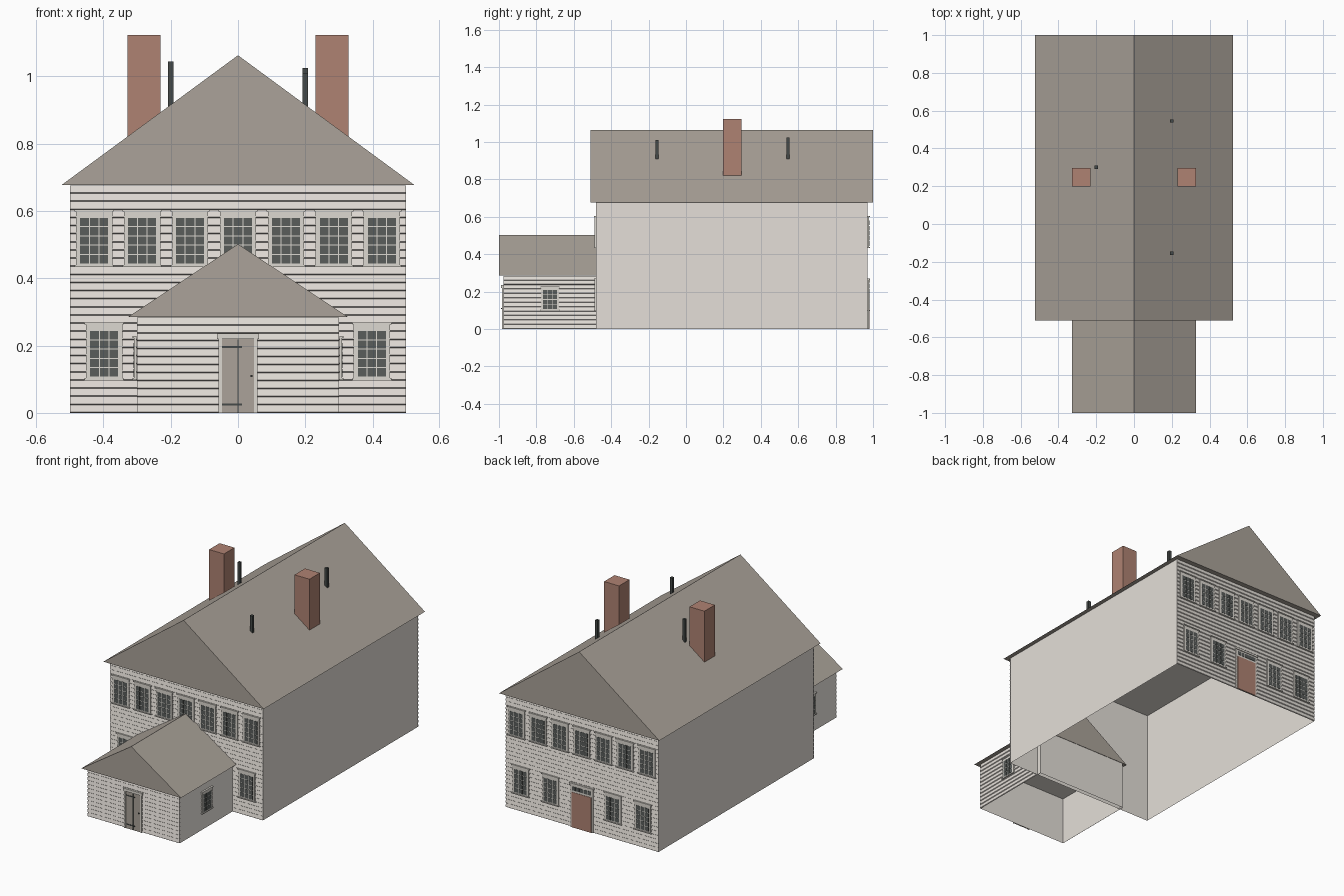
import bpy
import bmesh
import math
from mathutils import Matrix, Vector

old = bpy.data.objects.get("Cube")
if old:
    bpy.data.objects.remove(old, do_unlink=True)


def material(name, r, g, b):
    m = bpy.data.materials.new(name)
    m.use_nodes = True
    m.diffuse_color = (r, g, b, 1)
    m.node_tree.nodes["Principled BSDF"].inputs["Base Color"].default_value = (r, g, b, 1)
    return m


WALL = material("wall cream", 0.78, 0.74, 0.69)
TRIM = material("trim cream", 0.72, 0.69, 0.635)
ROOF = material("roof taupe", 0.405, 0.365, 0.32)
BRICK = material("brick red", 0.43, 0.225, 0.17)
GLASS = material("glass dark", 0.10, 0.11, 0.105)
IRON = material("iron dark", 0.06, 0.068, 0.065)


def finish(bm, name, mats, matrix=Matrix()):
    mesh = bpy.data.meshes.new(name)
    bm.to_mesh(mesh)
    bm.free()
    for m in mats:
        mesh.materials.append(m)
    ob = bpy.data.objects.new(name, mesh)
    ob.matrix_world = matrix
    bpy.context.collection.objects.link(ob)
    return ob


def add_box(bm, x0, x1, y0, y1, z0, z1, mat=0):
    """Axis-aligned box added to a bmesh."""
    size = Vector((x1 - x0, y1 - y0, z1 - z0))
    mid = Vector((x0 + x1, y0 + y1, z0 + z1)) / 2
    made = bmesh.ops.create_cube(bm, size=1, matrix=Matrix.Translation(mid) @ Matrix.Diagonal(size).to_4x4())
    for f in {f for v in made["verts"] for f in v.link_faces}:
        f.material_index = mat


def wall_frame(x, y, angle):
    """Local frame on a wall: x along it, -y outwards, z up."""
    return Matrix.Translation((x, y, 0)) @ Matrix.Rotation(math.radians(angle), 4, "Z")


# Wall shells with a ceiling and no floor
def shell(name, half, y0, y1, height):
    bm = bmesh.new()
    add_box(bm, -half, half, y0, y1, 0, height)
    bm.normal_update()
    bmesh.ops.delete(bm, geom=[f for f in bm.faces if f.normal.z < -0.5], context="FACES")
    return finish(bm, name, [WALL])


# Gabled roofs
def gable_roof(name, half, y0, y1, eave, ridge):
    bm = bmesh.new()
    tri = bm.faces.new([bm.verts.new(p) for p in ((-half, y0, eave), (half, y0, eave), (0, y0, ridge))])
    ext = bmesh.ops.extrude_face_region(bm, geom=[tri], use_keep_orig=True)
    moved = [v for v in ext["geom"] if isinstance(v, bmesh.types.BMVert)]
    bmesh.ops.translate(bm, verts=moved, vec=(0, y1 - y0, 0))
    bmesh.ops.recalc_face_normals(bm, faces=bm.faces)
    return finish(bm, name, [ROOF])


# Clapboards: each has a narrow undercut and a broad leaning face
def siding(name, frame, half, height, rows):
    bm = bmesh.new()
    pitch = height / rows
    profile = []
    for i in range(rows):
        profile += [(i * pitch, 0.001), (i * pitch + 0.003, 0.005)]
    profile.append((height, 0.001))
    pairs = [[bm.verts.new((x, -out, z)) for x in (-half, half)] for z, out in profile]
    for a, b in zip(pairs, pairs[1:]):
        bm.faces.new((a[0], a[1], b[1], b[0]))
    return finish(bm, name, [WALL], frame)


# Windows: surround, cap, sill and a grid of panes
def pane_grid(bm, cx, w, z0, z1, cols, rows, out, mat):
    bar = 0.003
    for c in range(cols):
        for r in range(rows):
            x = cx - w / 2 + c * w / cols
            z = z0 + r * (z1 - z0) / rows
            add_box(bm, x + bar / 2, x + w / cols - bar / 2, -out, -out + 0.002,
                    z + bar / 2, z + (z1 - z0) / rows - bar / 2, mat)


def window(name, frame, cx, z0, w, h, rows=5):
    bm = bmesh.new()
    top = z0 + h
    add_box(bm, cx - w / 2, cx + w / 2, -0.009, -0.001, z0, top)
    for z in (z0, top - 0.006):
        add_box(bm, cx - w / 2 - 0.004, cx + w / 2 + 0.004, -0.013, -0.001, z, z + 0.006)
    pane_grid(bm, cx, w * 0.8, z0 + h * 0.06, z0 + h * 0.86, 3, rows, 0.01, 1)
    return finish(bm, name, [TRIM, GLASS], frame)


FRONT = wall_frame(0, -0.48, 0)
BACK = wall_frame(0, 0.97, 180)
PORCH = wall_frame(0, -0.975, 0)

shell("house_walls", 0.5, -0.48, 0.97, 0.676)
shell("porch_walls", 0.3, -0.975, -0.456, 0.284)
gable_roof("house_roof", 0.525, -0.51, 1.0, 0.677, 1.063)
gable_roof("porch_roof", 0.327, -1.0, -0.455, 0.285, 0.502)
siding("front_siding", FRONT, 0.5, 0.676, 28)
siding("back_siding", BACK, 0.5, 0.676, 28)
siding("porch_front_siding", PORCH, 0.3, 0.284, 12)

for side, sign in (("left", 1), ("right", -1)):
    frame = wall_frame(0.3 * sign, -0.7275, 90 * sign)
    siding("porch_%s_siding" % side, frame, 0.2475, 0.284, 12)
    window("porch_%s_window" % side, frame, 0, 0.098, 0.095, 0.13, 4)

for wall, frame, lower in (("front", FRONT, (-0.398, 0.398)),
                           ("back", BACK, (-0.4, -0.205, 0.205, 0.4))):
    for i in range(7):
        window("%s_upper_window" % wall, frame, (i - 3) * 0.1425, 0.433, 0.108, 0.172)
    for x in lower:
        window("%s_lower_window" % wall, frame, x, 0.097, 0.108, 0.172)

# Plank door with strap hinges and knob
bm = bmesh.new()
for s in (-1, 1):
    add_box(bm, min(s * 0.048, s * 0.058), max(s * 0.048, s * 0.058), -0.010, -0.001, 0, 0.22)
add_box(bm, -0.062, 0.062, -0.013, -0.001, 0.22, 0.236)
for i in range(4):
    x = -0.048 + i * 0.024
    add_box(bm, x, x + 0.024, -0.007, -0.001, 0, 0.22, 1)
add_box(bm, -0.0015, 0.0015, -0.008, -0.004, 0, 0.218, 2)
for z in (0.022, 0.193):
    add_box(bm, -0.048, 0.012, -0.009, -0.004, z, z + 0.006, 2)
add_box(bm, 0.037, 0.043, -0.013, -0.004, 0.107, 0.113, 2)
finish(bm, "porch_door", [TRIM, ROOF, IRON], PORCH)

# Back door with transom lights
bm = bmesh.new()
add_box(bm, -0.075, 0.075, -0.008, -0.001, 0, 0.25)
add_box(bm, -0.08, 0.08, -0.013, -0.001, 0.25, 0.262)
add_box(bm, -0.064, 0.064, -0.010, -0.006, 0, 0.208, 1)
pane_grid(bm, 0, 0.128, 0.218, 0.243, 5, 1, 0.010, 2)
finish(bm, "back_door", [TRIM, BRICK, GLASS], BACK)


# Chimneys and vent pipes with feet cut along the roof slope
def stack(name, x, y, w, top, mat):
    bm = bmesh.new()
    add_box(bm, x - w / 2, x + w / 2, y - w / 2, y + w / 2, 0.7, top)
    for v in bm.verts:
        if v.co.z < 0.8:
            v.co.z = 1.062 - abs(v.co.x) * 0.735
    return finish(bm, name, [mat])


stack("left_chimney", 0.28, 0.248, 0.098, 1.123, BRICK)
stack("right_chimney", -0.28, 0.248, 0.098, 1.123, BRICK)
stack("right_vent_pipe", -0.2, 0.3, 0.017, 1.045, IRON)
stack("left_front_vent_pipe", 0.2, -0.155, 0.017, 1.01, IRON)
stack("left_back_vent_pipe", 0.2, 0.545, 0.017, 1.025, IRON)
